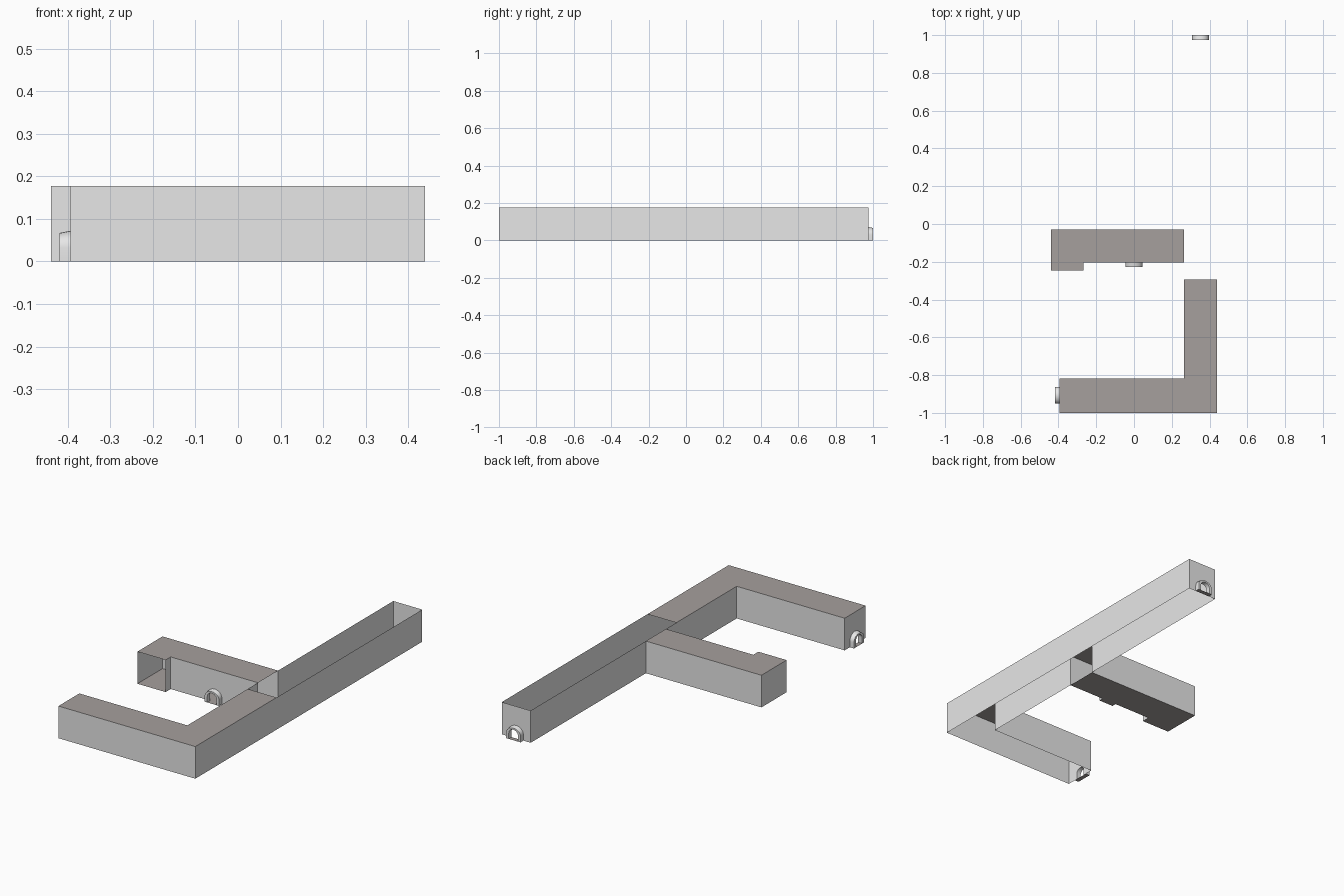
import bpy, math
from mathutils import Vector

if "Cube" in bpy.data.objects:
    bpy.data.objects.remove(bpy.data.objects["Cube"])

H = 0.177                      # wall height
DEPTH = 0.025                  # how far the arches stand out


def material(name, col):
    m = bpy.data.materials.new(name)
    m.diffuse_color = (*col, 1)
    m.use_nodes = True
    m.node_tree.nodes["Principled BSDF"].inputs["Base Color"].default_value = m.diffuse_color
    return m


STONE = material("light grey stone", (0.8, 0.8, 0.8))
SLAB = material("brown grey slab", (0.38, 0.35, 0.34))


def make(name, verts, faces, mat):
    me = bpy.data.meshes.new(name)
    me.from_pydata([tuple(v) for v in verts], [], faces)
    me.materials.append(mat)
    ob = bpy.data.objects.new(name, me)
    bpy.context.collection.objects.link(ob)
    return ob


def arch_profile(r, spring, rise, n=12):
    """Arch outline (u, z) from one foot over the top to the other."""
    arc = [(-r * math.cos(math.pi * i / n), spring + rise * math.sin(math.pi * i / n))
           for i in range(n + 1)]
    return [(-r, 0)] + arc + [(r, 0)]


INNER = arch_profile(0.028, 0.032, 0.026)


def wall(name, p, q, door=None):
    """Thin wall from p to q, outside on the right; door = arch centre along it."""
    p, q = Vector((*p, 0)), Vector((*q, 0))
    along = (q - p).normalized()
    out = along.cross(Vector((0, 0, 1)))
    up = Vector((0, 0, H))
    foot = []
    if door:
        c = Vector((*door, 0))
        place = lambda u, z, d: c + along * u + out * d + Vector((0, 0, z))
        foot = [place(u, z, 0) for u, z in INNER]
        # arch surround: outer skin, front ring, inner tunnel
        rings = [(arch_profile(0.044, 0.032, 0.040), 0),
                 (arch_profile(0.044, 0.032, 0.035), DEPTH),
                 (INNER, DEPTH), (INNER, 0)]
        n = len(INNER)
        verts = [place(u, z, d) for prof, d in rings for u, z in prof]
        faces = [(k * n + i, (k + 1) * n + i, (k + 1) * n + i + 1, k * n + i + 1)
                 for k in range(3) for i in range(n - 1)]
        ob = make(name + "_arch", verts, faces, STONE)
        for poly in ob.data.polygons:
            poly.use_smooth = True
        bpy.context.view_layer.objects.active = ob
        ob.select_set(True)
        bpy.ops.object.shade_smooth_by_angle(angle=math.radians(35))
        ob.select_set(False)
        # threshold under the arch
        make(name + "_threshold",
             [place(-0.044, 0, 0), place(-0.044, 0, DEPTH),
              place(0.044, 0, DEPTH), place(0.044, 0, 0)], [(0, 1, 2, 3)], SLAB)
    verts = [p] + foot + [q, q + up, p + up]
    make(name, verts, [tuple(range(len(verts)))], STONE)


def slab(name, x0, x1, y0, y1, z):
    order = (0, 1, 2, 3) if z > 0 else (3, 2, 1, 0)
    make(name, [(x0, y0, z), (x1, y0, z), (x1, y1, z), (x0, y1, z)], [order], SLAB)


XL, XR = 0.264, 0.44           # long corridor
YN = 0.975
ARM_X, ARM_Y = -0.394, -0.818  # front arm
BX, BE = -0.44, -0.268         # side branch and its stub
B0, B1, STUB = -0.203, -0.028, -0.247

# long corridor and front arm
wall("arm_front_wall", (ARM_X, -1), (XR, -1))
wall("corridor_right_wall", (XR, -1), (XR, YN))
wall("corridor_end_wall", (XR, YN), (XL, YN), door=(0.352, YN))
wall("corridor_left_wall_rear", (XL, YN), (XL, B1))
wall("corridor_left_wall_front", (XL, B0), (XL, ARM_Y))
wall("arm_back_wall", (XL, ARM_Y), (ARM_X, ARM_Y))
wall("arm_end_wall", (ARM_X, ARM_Y), (ARM_X, -1), door=(ARM_X, -0.907))

# side branch with its open stub
wall("branch_back_wall", (XL, B1), (BX, B1))
wall("branch_end_wall", (BX, B1), (BX, STUB))
wall("stub_side_wall", (BE, STUB), (BE, B0))
wall("branch_front_wall", (BE, B0), (XL, B0), door=(0, B0))

# roofs and floors
slab("corridor_roof", XL, XR, -1, -0.293, H)
slab("arm_roof", ARM_X, XL, -1, ARM_Y, H)
for part, z in (("roof", H), ("floor", 0)):
    slab("branch_" + part, BX, XL, B0, B1, z)
    slab("stub_" + part, BX, BE, STUB, B0, z)
